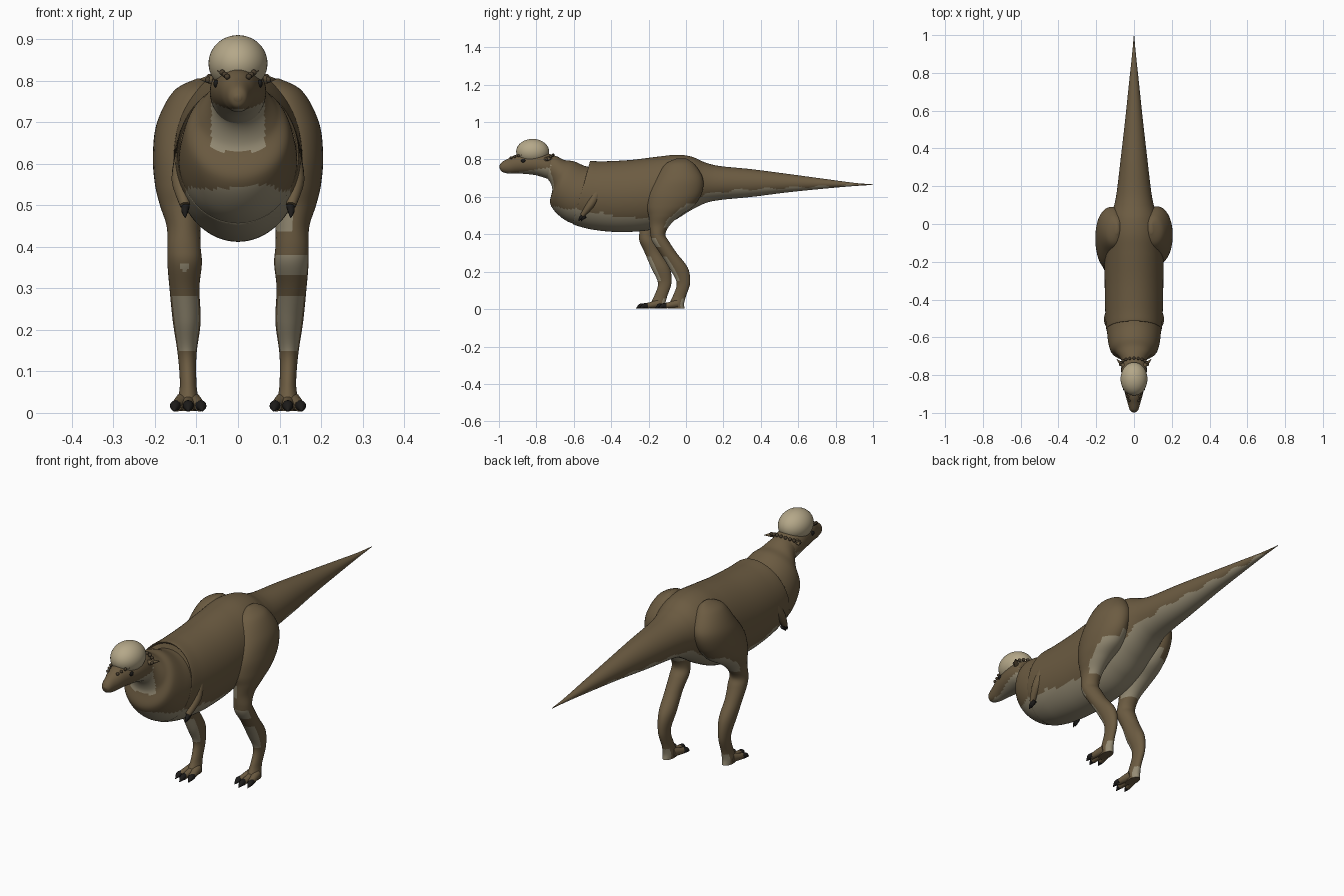
import bpy, bmesh, math
from mathutils import Vector

cube = bpy.data.objects.get("Cube")
if cube:
    bpy.data.objects.remove(cube, do_unlink=True)


def make_material(name, rgb):
    m = bpy.data.materials.new(name)
    m.use_nodes = True
    m.diffuse_color = (*rgb, 1)
    shader = m.node_tree.nodes["Principled BSDF"]
    shader.inputs["Base Color"].default_value = (*rgb, 1)
    shader.inputs["Roughness"].default_value = 0.8
    return m


BROWN = make_material("brown hide", (0.15, 0.106, 0.054))
PALE = make_material("pale underside", (0.30, 0.26, 0.175))
BONE = make_material("bone dome", (0.46, 0.39, 0.25))
BLACK = make_material("black claw", (0.012, 0.011, 0.01))
DARK = make_material("dark brown scale", (0.07, 0.05, 0.028))


def finish(name, bm, mats, rule=None):
    """Turn a bmesh into a smooth object, giving faces the second colour where the rule holds."""
    bmesh.ops.recalc_face_normals(bm, faces=bm.faces)
    if rule:
        for f in bm.faces:
            f.material_index = int(rule(f.calc_center_median(), f.normal))
    me = bpy.data.meshes.new(name)
    bm.to_mesh(me)
    bm.free()
    for m in mats:
        me.materials.append(m)
    ob = bpy.data.objects.new(name, me)
    bpy.context.collection.objects.link(ob)
    bpy.ops.object.select_all(action='DESELECT')
    ob.select_set(True)
    bpy.context.view_layer.objects.active = ob
    bpy.ops.object.shade_smooth_by_angle(angle=math.radians(50))
    return ob


def spline(p, q, r, s, t):
    """Smooth blend from q to r."""
    return q + (r - p) * (t / 2) + (p * 2 - q * 5 + r * 4 - s) * (t * t / 2) \
        + (q * 3 - p - r * 3 + s) * (t ** 3 / 2)


def loft(name, rings, mats, rule=None, sides=48, steps=8):
    """Skin a row of ellipses, each given as centre and two half axes."""
    dense, last = [], len(rings) - 1
    for i in range(last):
        four = [rings[max(0, min(last, i + k))] for k in (-1, 0, 1, 2)]
        for s in range(steps):
            dense.append([spline(*(r[k] for r in four), s / steps) for k in range(3)])
    dense.append(rings[-1])
    bm = bmesh.new()
    loops = []
    for c, a, b in dense:
        angles = [math.tau * j / sides for j in range(sides)]
        loops.append([bm.verts.new(c + a * math.cos(t) + b * math.sin(t)) for t in angles])
    for lo, hi in zip(loops, loops[1:]):
        for j in range(sides):
            k = (j + 1) % sides
            bm.faces.new((lo[j], lo[k], hi[k], hi[j]))
    bm.faces.new(loops[0])
    bm.faces.new(loops[-1])
    return finish(name, bm, mats, rule)


def profile_ring(yt, zt, yb, zb, half_width):
    """Ellipse from a top point to a bottom point on the centre plane."""
    top, bottom = Vector((0, yt, zt)), Vector((0, yb, zb))
    return (top + bottom) / 2, (top - bottom) / 2, Vector((half_width, 0, 0))


def level_ring(side, z, y0, y1, x0, x1):
    """Horizontal ellipse filling a box; the right leg reaches further forward."""
    shift = -0.1 * max(0, min(1, (0.7 - z) / 0.5)) if side < 0 else 0
    return (Vector((side * (x0 + x1) / 2, (y0 + y1) / 2 + shift, z)),
            Vector((0, (y1 - y0) / 2, 0)), Vector(((x1 - x0) / 2, 0, 0)))


def tube(name, points, radii, mats, sides=16):
    """Round limb along a path of points."""
    pts = [Vector(p) for p in points]
    rings = []
    for i, (p, r) in enumerate(zip(pts, radii)):
        d = (pts[min(i + 1, len(pts) - 1)] - pts[max(i - 1, 0)]).normalized()
        a = d.orthogonal().normalized()
        if abs(d.x) < 0.9:
            a = d.cross(Vector((1, 0, 0))).normalized()
        rings.append((p, a * r, d.cross(a) * r))
    return loft(name, rings, mats, sides=sides, steps=4)


def ball(name, centre, size, mat, detail=16):
    bm = bmesh.new()
    bmesh.ops.create_uvsphere(bm, u_segments=detail * 2, v_segments=detail, radius=1)
    for v in bm.verts:
        v.co = Vector(centre) + Vector(size) * v.co
    return finish(name, bm, [mat])


def scaled(a, b):
    return Vector((a[0] * b[0], a[1] * b[1], a[2] * b[2]))


def ellipsoid(name, centre, size, mat, detail=16):
    bm = bmesh.new()
    bmesh.ops.create_uvsphere(bm, u_segments=detail * 2, v_segments=detail, radius=1)
    for v in bm.verts:
        v.co = Vector(centre) + scaled(size, v.co)
    return finish(name, bm, [mat])


# Height of the line between brown back and pale underside
BORDER = [(-0.75, 0.55), (-0.6, 0.535), (-0.3, 0.485), (-0.12, 0.49), (0, 0.56),
          (0.1, 0.615), (0.25, 0.635), (0.6, 0.652), (1, 0.664)]


def below_border(c, n):
    wave = 0.006 * math.sin(c.y * 45 + c.x * 20)
    for (y0, z0), (y1, z1) in zip(BORDER, BORDER[1:]):
        if y0 <= c.y <= y1:
            return c.z < z0 + (z1 - z0) * (c.y - y0) / (y1 - y0) + wave
    return False


def neck_rule(c, n):
    bib = c.z > 0.63 and n.y < -0.1 and n.z < 0.2 and abs(c.x) < 0.064
    return bib or below_border(c, n)


def head_rule(c, n):
    return n.z < 0 and c.z < 0.732 + 0.15 * max(0, c.y + 0.9)


def thigh_rule(c, n):
    rear = n.y * 0.8 - n.z * 0.6 > 0.5 and c.z < 0.57
    inner = n.x * c.x < 0 and c.z < 0.6 and c.y > -0.2
    return rear or inner


# Trunk and tail in one shell with a raised front rim
trunk = [(-.505, .78, -.59, .46, .142), (-.51, .791, -.6, .452, .147), (-.44, .79, -.5, .425, .152),
         (-.3, .797, -.35, .412, .155), (-.15, .815, -.18, .425, .155),
         (-.05, .825, -.07, .47, .15), (.03, .815, .02, .525, .13),
         (.1, .785, .1, .565, .105), (.18, .765, .18, .583, .09),
         (.35, .748, .35, .6, .07), (.55, .722, .55, .625, .047),
         (.75, .695, .75, .645, .026), (.9, .675, .9, .658, .01), (1, .667, 1, .664, .001)]
loft("trunk_and_tail", [profile_ring(*r) for r in trunk], [BROWN, PALE], below_border, 80, 12)

# Neck swelling into the chest
neck = [(-.76, .825, -.8, .715, .06), (-.7, .82, -.745, .7, .065), (-.65, .797, -.715, .645, .095),
        (-.6, .79, -.725, .56, .125), (-.54, .765, -.66, .485, .14),
        (-.49, .755, -.57, .447, .142), (-.42, .74, -.45, .435, .135)]
loft("neck_and_chest", [profile_ring(*r) for r in neck], [BROWN, PALE], neck_rule, 80, 10)

# Head with tapering snout
head = [(-.998, .765, -.996, .752, .008), (-.985, .785, -.985, .735, .022),
        (-.95, .805, -.95, .725, .033), (-.91, .825, -.905, .725, .045),
        (-.85, .835, -.85, .722, .059), (-.79, .84, -.8, .715, .067),
        (-.73, .83, -.75, .7, .066), (-.69, .81, -.72, .69, .055)]
loft("head", [profile_ring(*r) for r in head], [BROWN, PALE], head_rule)
ellipsoid("skull_dome", (0, -0.82, 0.842), (0.071, 0.088, 0.068), BONE, 24)

# Row of knobs around the back of the skull
for i in range(11):
    t = math.pi * i / 10
    ellipsoid("skull_knob", (0.072 * math.cos(t), -0.745 + 0.035 * math.sin(t), 0.802 + 0.022 * math.sin(t)),
              (0.008, 0.008, 0.008), DARK, 6)

leg = [(.805, -.05, 0, .08, .1), (.775, -.11, .045, .05, .155), (.7, -.16, .09, .04, .195),
       (.62, -.2, .085, .05, .205), (.55, -.21, .04, .06, .2), (.5, -.2, -.03, .08, .188),
       (.45, -.195, -.085, .09, .172), (.4, -.19, -.11, .09, .17), (.36, -.18, -.09, .087, .17),
       (.3, -.14, -.05, .093, .165), (.22, -.09, .01, .09, .157), (.14, -.05, .022, .1, .145),
       (.07, -.07, 0, .1, .14), (.03, -.09, -.01, .095, .145), (.004, -.095, -.008, .097, .143)]

for side, word in ((1, "left"), (-1, "right")):
    def leg_rule(c, n):
        if c.z > 0.44:
            return thigh_rule(c, n)
        shin = n.y < -0.35 and 0.15 < c.z < 0.28
        knee = side > 0 and n.y < -0.35 and 0.33 < c.z < 0.38
        spot = side < 0 and n.y < -0.9 and 0.34 < c.z < 0.362
        sole = c.z < 0.06 and n.y > 0.3
        return shin or knee or spot or sole

    loft(word + "_leg", [level_ring(side, *r) for r in leg], [BROWN, PALE], leg_rule, 48, 8)

    # Three toes with claws
    ankle = -0.06 if side > 0 else -0.16
    for spread in (-1, 0, 1):
        x, reach = side * 0.12, 0.06 + 0.018 * (spread == 0)
        tip = Vector((x + spread * 0.028, ankle - reach, 0.016))
        tube(word + "_toe", [(x + spread * 0.01, ankle + 0.01, 0.028), (x + spread * 0.022, ankle - 0.03, 0.021), tip],
             (0.022, 0.016, 0.013), [BROWN])
        tube(word + "_toe_claw", [tip + Vector((0, 0.014, 0.002)), tip + Vector((spread * 0.004, -0.008, 0)),
             tip + Vector((spread * 0.006, -0.028, -0.012))], (0.013, 0.012, 0.001), [BLACK])

    # Small folded arm with two claws
    tube(word + "_arm", [(side * 0.12, -0.47, 0.63), (side * 0.138, -0.51, 0.56), (side * 0.128, -0.555, 0.5)],
         (0.03, 0.022, 0.012), [BROWN])
    for step in (0, 1):
        tube(word + "_hand_claw", [(side * 0.126, -0.55 + step * 0.012, 0.498),
             (side * 0.128, -0.565 + step * 0.012, 0.485), (side * 0.127, -0.575 + step * 0.014, 0.47)],
             (0.01, 0.008, 0.001), [BLACK], 10)

    # Eye, brow knobs and rear skull spike
    ellipsoid(word + "_eye", (side * 0.053, -0.87, 0.793), (0.006, 0.012, 0.01), BLACK, 8)
    for i in range(4):
        ellipsoid(word + "_brow_knob", (side * (0.026 + i * 0.006), -0.935 + i * 0.02, 0.81 + i * 0.005),
                  (0.007, 0.008, 0.007), DARK, 6)
    tube(word + "_skull_spike", [(side * 0.055, -0.75, 0.8), (side * 0.072, -0.735, 0.803), (side * 0.092, -0.715, 0.804)],
         (0.012, 0.009, 0.001), [BROWN], 10)
